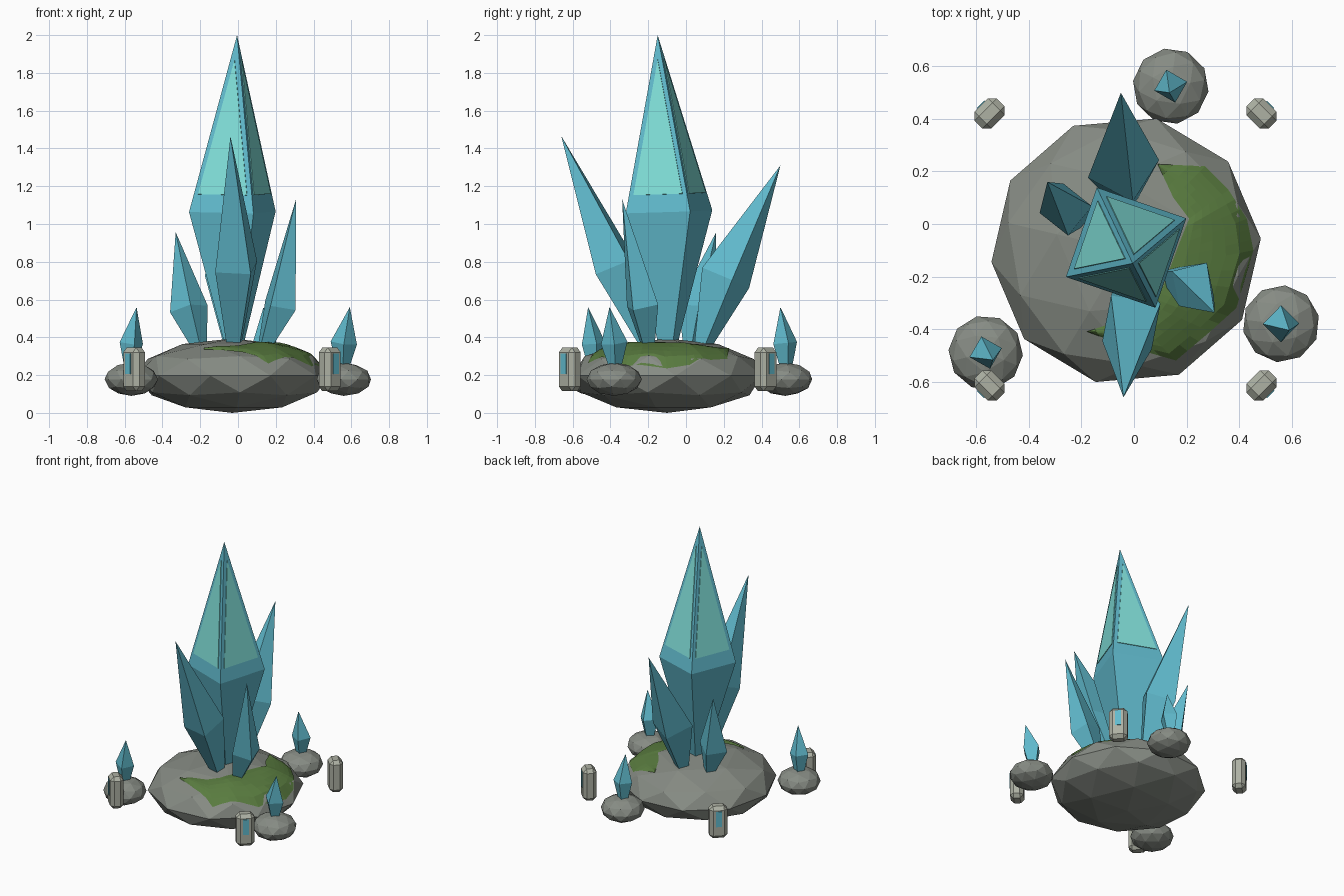
import bpy, bmesh
from math import radians, cos, sin, pi
from mathutils import Vector, Matrix
from mathutils.bvhtree import BVHTree

if "Cube" in bpy.data.objects:
    bpy.data.objects.remove(bpy.data.objects["Cube"])


def material(name, rgb):
    m = bpy.data.materials.new(name)
    m.diffuse_color = (*rgb, 1)
    m.use_nodes = True
    m.node_tree.nodes["Principled BSDF"].inputs["Base Color"].default_value = m.diffuse_color
    return m


STONE = material("stone", (0.24, 0.26, 0.23))
PALE = material("pale_stone", (0.42, 0.44, 0.37))
MOSS = material("moss", (0.10, 0.20, 0.05))
CRYSTAL = material("crystal", (0.12, 0.50, 0.62))
GLOW = material("glow", (0.22, 0.75, 0.70))


def finish(bm, name, mat):
    bmesh.ops.recalc_face_normals(bm, faces=bm.faces)
    me = bpy.data.meshes.new(name)
    bm.to_mesh(me)
    bm.free()
    me.materials.append(mat)
    ob = bpy.data.objects.new(name, me)
    bpy.context.collection.objects.link(ob)
    return ob


def boulder(name, loc, r, rz, turn):
    """Flattened low-poly ball; returns its surface for ray casting."""
    bm = bmesh.new()
    mat = (Matrix.Translation(loc) @ Matrix.Rotation(radians(turn), 4, 'Z')
           @ Matrix.Diagonal((r, r, rz, 1)))
    bmesh.ops.create_icosphere(bm, subdivisions=2, radius=1, matrix=mat)
    tree = BVHTree.FromBMesh(bm)
    finish(bm, name, STONE)
    return tree


def crystal(name, base, mid, tip, r_base, r_mid, angle):
    """Four-sided shard: small base, wide girdle, pointed tip."""
    base, mid, tip = Vector(base), Vector(mid), Vector(tip)
    axis = (tip - base).normalized()
    a = radians(angle)
    u = Vector((cos(a), sin(a), 0))
    u = (u - axis * u.dot(axis)).normalized()
    v = axis.cross(u)
    offs = [u, v, -u, -v]
    bm = bmesh.new()
    low = [bm.verts.new(base + o * r_base) for o in offs]
    ring = [bm.verts.new(mid + o * r_mid) for o in offs]
    top = bm.verts.new(tip)
    bm.faces.new(low[::-1])
    for i in range(4):
        j = (i + 1) % 4
        bm.faces.new((low[i], low[j], ring[j], ring[i]))
        bm.faces.new((ring[i], ring[j], top))
    corners = [r.co.copy() for r in ring]
    finish(bm, name, CRYSTAL)
    return corners, tip


# Rocks
rock = boulder("main_rock", (-0.03, -0.10, 0.197), 0.515, 0.197, 23)
SMALL = [((0.14, 0.525), 0.145, (0.135, 0.50), 15, 0.065),
         ((0.56, -0.38), 0.147, (0.592, -0.405), 0, 0.070),
         ((-0.565, -0.49), 0.142, (-0.537, -0.518), 15, 0.064)]
for i, ((x, y), r, (tx, ty), ang, rc) in enumerate(SMALL):
    boulder(f"small_rock_{i}", (x, y, 0.178), r, 0.088, 10 + 20 * i)
    crystal(f"small_crystal_{i}", (x - 0.005, y + 0.005, 0.245), (x, y, 0.37),
            (tx, ty, 0.56), 0.034, rc, ang)

# Crystal cluster
ring, tip = crystal("main_crystal", (-0.02, -0.095, 0.36), (-0.03, -0.09, 1.065),
                    (-0.005, -0.15, 2.0), 0.055, 0.255, 26)
crystal("front_crystal", (-0.02, -0.20, 0.35), (-0.01, -0.375, 0.775),
        (-0.04, -0.66, 1.465), 0.045, 0.135, 37)
crystal("back_crystal", (-0.03, 0.085, 0.35), (-0.04, 0.21, 0.715),
        (-0.05, 0.50, 1.31), 0.045, 0.14, 16)
crystal("right_crystal", (0.14, -0.20, 0.35), (0.225, -0.23, 0.57),
        (0.307, -0.338, 1.13), 0.04, 0.098, 58)
crystal("left_crystal", (-0.205, 0.025, 0.35), (-0.26, 0.055, 0.55),
        (-0.33, 0.16, 0.957), 0.04, 0.102, 5)

# Bright panels lying on the upper faces of the main crystal
bm = bmesh.new()
for i in range(4):
    p, q = ring[i], ring[(i + 1) % 4]
    n = (q - p).cross(tip - p).normalized()
    mid = (p + q + tip) / 3
    cen = mid + Vector((0, 0, 0.02))
    tri = [cen + (c - mid) * 0.76 for c in (p, q, tip)]
    tri = [c - n * (c - p).dot(n) for c in tri]
    lo = [bm.verts.new(c - n * 0.004) for c in tri]
    hi = [bm.verts.new(c + n * 0.004) for c in tri]
    bm.faces.new(lo[::-1])
    bm.faces.new(hi)
    for k in range(3):
        m = (k + 1) % 3
        bm.faces.new((lo[k], lo[m], hi[m], hi[k]))
finish(bm, "glow_panels", GLOW)

# Moss crescent draped over the rock
OUTER = [(.09, .228), (.27, .22), (.36, .13), (.43, .02), (.455, -.10), (.39, -.32),
         (.29, -.41), (.16, -.52), (-.03, -.465), (-.18, -.41)]
INNER = [(.09, .228), (.15, .10), (.21, .02), (.17, -.08), (.14, -.16), (.11, -.24),
         (.07, -.31), (0, -.36), (-.09, -.38), (-.18, -.41)]


def sample(pts, t):
    i = min(int(t), len(pts) - 2)
    return Vector(pts[i]).lerp(Vector(pts[i + 1]), t - i)


bm = bmesh.new()
rows = []
for s in range(28):
    row = []
    for k in range(7):
        p = sample(INNER, s / 3).lerp(sample(OUTER, s / 3), k / 6)
        hit = rock.ray_cast(Vector((p.x, p.y, 1)), Vector((0, 0, -1)))[0]
        z = hit.z if hit else 0.25
        row.append(bm.verts.new((p.x, p.y, z + 0.005 + 0.01 * sin(pi * k / 6))))
    rows.append(row)
for a, b in zip(rows, rows[1:]):
    for k in range(6):
        bm.faces.new((a[k], a[k + 1], b[k + 1], b[k]))
bmesh.ops.remove_doubles(bm, verts=bm.verts, dist=0.0005)
finish(bm, "moss_patch", MOSS)

# Corner pillars, each with a bright slot on the outward face
for i, (sx, sy) in enumerate([(-1, -1), (1, -1), (1, 1), (-1, 1)]):
    place = (Matrix.Translation((-0.032 + 0.518 * sx, -0.097 + 0.518 * sy, 0.23))
             @ Matrix.Rotation(radians(-135 + 90 * i), 4, 'Z'))
    bm = bmesh.new()
    bmesh.ops.create_cube(bm, size=1, matrix=Matrix.Diagonal((0.09, 0.12, 0.23, 1)))
    bmesh.ops.bevel(bm, geom=bm.edges[:], offset=0.024, segments=1, affect='EDGES')
    bm.transform(place)
    finish(bm, f"pillar_{i}", PALE)
    bm = bmesh.new()
    bmesh.ops.create_cube(bm, size=1, matrix=Matrix.Translation((0.044, 0, 0.03))
                          @ Matrix.Diagonal((0.01, 0.04, 0.11, 1)))
    bm.transform(place)
    finish(bm, f"pillar_slot_{i}", CRYSTAL)
